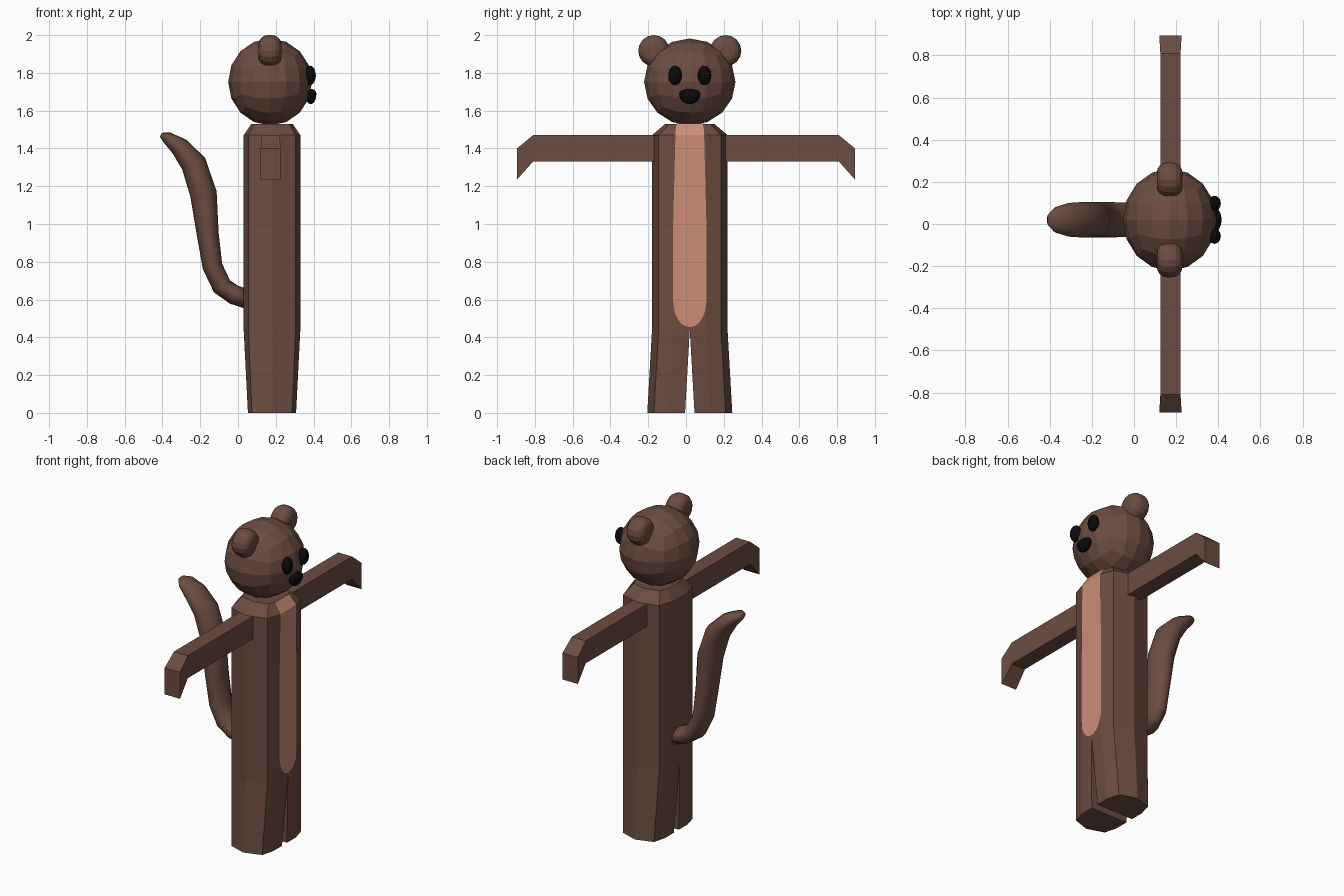
import bpy, bmesh, math
from mathutils import Vector, Matrix

old = bpy.data.objects.get("Cube")
if old:
    bpy.data.objects.remove(old, do_unlink=True)

CX, CY = 0.18, 0.02  # body axis; the animal looks toward +x


def material(name, rgb):
    m = bpy.data.materials.new(name)
    m.use_nodes = True
    m.diffuse_color = (*rgb, 1)
    bsdf = m.node_tree.nodes["Principled BSDF"]
    bsdf.inputs["Base Color"].default_value = (*rgb, 1)
    bsdf.inputs["Roughness"].default_value = 0.8
    return m


brown = material("brown fur", (0.15, 0.073, 0.052))
salmon = material("salmon belly", (0.60, 0.27, 0.18))
black = material("black", (0.003, 0.003, 0.003))


def finish(name, bm, mat, smooth=None):
    if smooth != "open":
        bmesh.ops.recalc_face_normals(bm, faces=bm.faces)
    mesh = bpy.data.meshes.new(name)
    bm.to_mesh(mesh)
    bm.free()
    mesh.materials.append(mat)
    obj = bpy.data.objects.new(name, mesh)
    bpy.context.collection.objects.link(obj)
    if smooth is True:
        mesh.shade_smooth()
    return obj


def loft(name, rings, mat, closed=True, smooth=None):
    """Skin a list of equally long point rings and cap both ends."""
    bm = bmesh.new()
    rows = [[bm.verts.new(p) for p in ring] for ring in rings]
    n = len(rows[0])
    for a, b in zip(rows, rows[1:]):
        for i in range(n if closed else n - 1):
            j = (i + 1) % n
            bm.faces.new((a[i], a[j], b[j], b[i]))
    if closed:
        bm.faces.new(rows[0])
        bm.faces.new(rows[-1])
    return finish(name, bm, mat, smooth if closed else "open")


def round_part(name, center, radii, mat, levels, smooth=None, shape=None):
    """Ball made of a subdivided cube, scaled to exact radii."""
    bm = bmesh.new()
    bmesh.ops.create_cube(bm, size=2)
    bmesh.ops.subdivide_edges(bm, edges=bm.edges[:], cuts=levels, use_grid_fill=True)
    for v in bm.verts:
        p = Vector([math.tan(c * math.pi / 4) for c in v.co]).normalized()
        if shape:
            p = shape(p)
        v.co = Vector(center) + Vector([p[i] * radii[i] for i in range(3)])
    return finish(name, bm, mat, smooth)


# Torso and neck: flat panels front and back, slightly pointed sides
half = [(0.15, 0.085), (0.125, 0.165), (0, 0.20), (-0.125, 0.165), (-0.15, 0.085)]
section = half + [(x, -y) for x, y in reversed(half)]


def torso_ring(z, sx, sy):
    return [(CX + x * sx, CY + y * sy, z) for x, y in section]


loft("torso", [torso_ring(0.44, 1, 1), torso_ring(1.47, 1, 1),
               torso_ring(1.53, 0.73, 0.65)], brown)

# Legs, arms and ears, mirrored about the body axis
for side, label in ((1, "left"), (-1, "right")):
    top = [(0.15, 0)] + half + [(-0.15, 0)]
    rings = [[(CX + x, CY + side * y, 0.44) for x, y in top]]
    rings.append([(CX + x * 0.85, CY + side * (0.025 + y), 0) for x, y in top])
    loft(label + "_leg", rings, brown)

    # Arm with a drooping paw: rectangular sections along y
    stations = [(0.15, 1.33, 1.47, 0.048), (0.81, 1.33, 1.47, 0.048),
                (0.895, 1.235, 1.40, 0.053)]
    loft(label + "_arm",
         [[(0.173 + sx * w, side * y, z) for sx, z in
           ((-1, lo), (1, lo), (1, hi), (-1, hi))] for y, lo, hi, w in stations], brown)

    # Ear: thick disc with a rounded rim
    bm = bmesh.new()
    bmesh.ops.create_cone(bm, cap_ends=True, segments=16, radius1=0.083,
                          radius2=0.083, depth=0.122)
    rim = [e for e in bm.edges if abs(e.verts[0].co.z - e.verts[1].co.z) < 0.001]
    bmesh.ops.bevel(bm, geom=rim, offset=0.05, segments=4, profile=0.5, affect="EDGES")
    bm.transform(Matrix.Translation((0.169, CY + side * 0.19, 1.917))
                 @ Matrix.Rotation(math.pi / 2, 4, "Y"))
    finish(label + "_ear", bm, brown)

    round_part(label + "_eye", (0.382, CY + side * 0.078, 1.787),
               (0.03, 0.036, 0.051), black, 5, True)

# Head and nose
round_part("head", (0.17, CY, 1.752), (0.222, 0.242, 0.23), brown, 3)
round_part("nose", (0.385, CY, 1.69), (0.03, 0.056, 0.055), black, 5, True,
           lambda p: Vector((p.x, p.y, p.z * 0.45 if p.z > 0 else p.z)))

# Belly patch: thin panel with a rounded lower end, folded over the neck
rows = []
for i in range(9):
    a = i / 8 * math.pi / 2
    rows.append((0.595 - 0.14 * math.cos(a), 0.085 * math.sin(a) + 0.003, 0.333))
rows += [(1.0, 0.088, 0.333), (1.471, 0.076, 0.333), (1.532, 0.072, 0.292)]
loft("belly_patch", [[(x, CY - w, z), (x, CY + w, z)] for z, w, x in rows],
     salmon, closed=False)

# Tail: elliptical sections swept along an upward curl (x, z, thickness, width)
path = [(0.06, 0.60, 0.052, 0.075), (-0.02, 0.625, 0.052, 0.08),
        (-0.085, 0.67, 0.053, 0.083), (-0.135, 0.775, 0.053, 0.085),
        (-0.16, 0.945, 0.058, 0.085), (-0.183, 1.16, 0.071, 0.085),
        (-0.235, 1.32, 0.068, 0.085), (-0.31, 1.41, 0.051, 0.08),
        (-0.375, 1.457, 0.032, 0.06), (-0.408, 1.472, 0.012, 0.025)]
rings = []
for i, (x, z, r, w) in enumerate(path):
    a, b = path[max(i - 1, 0)], path[min(i + 1, len(path) - 1)]
    t = Vector((b[0] - a[0], 0, b[1] - a[1])).normalized()
    normal = Vector((t.z, 0, -t.x))
    rings.append([Vector((x, CY, z)) + normal * r * math.cos(k * math.pi / 6)
                  + Vector((0, w * math.sin(k * math.pi / 6), 0)) for k in range(12)])
loft("tail", rings, brown, smooth=True)
